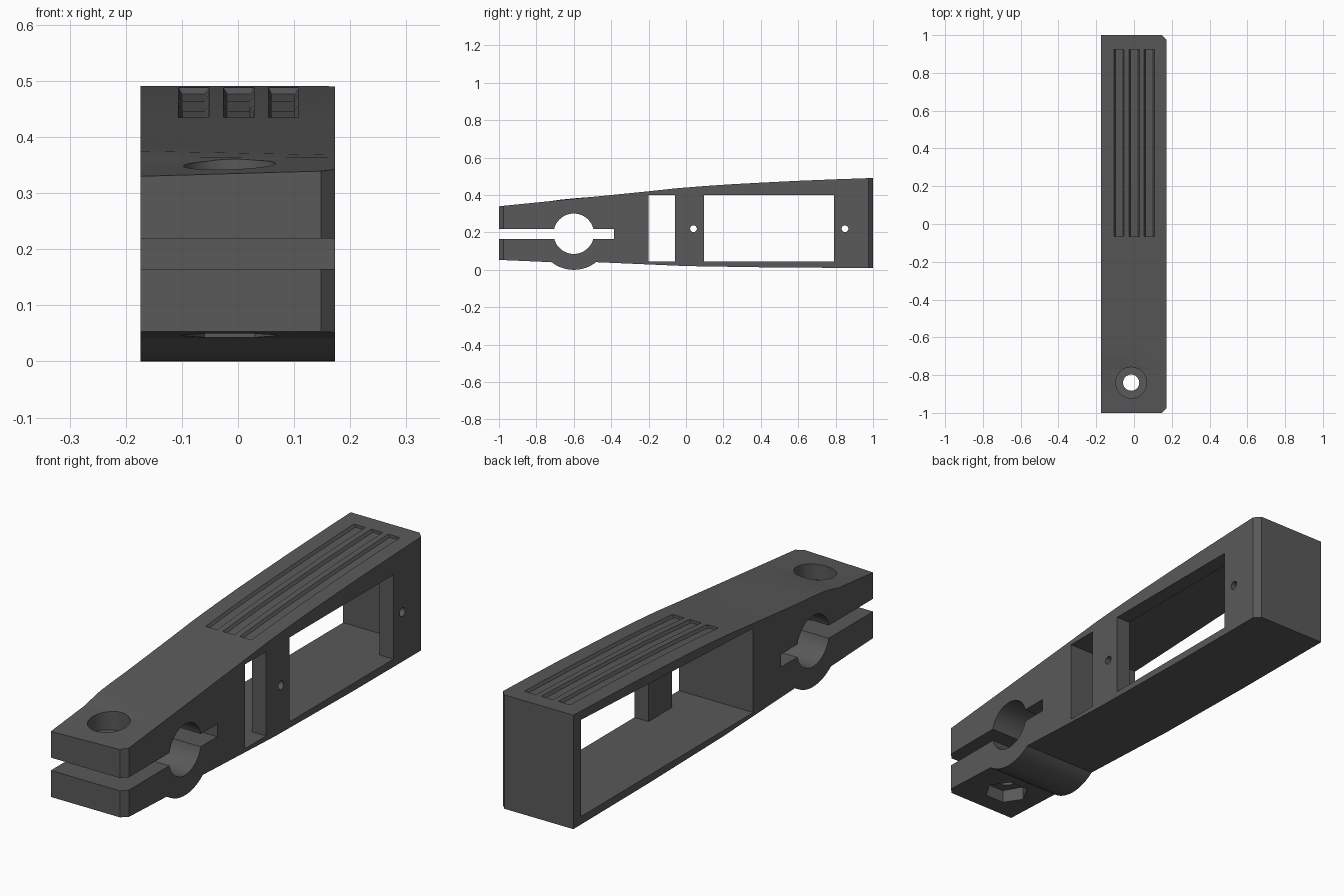
import bpy, bmesh, math

if "Cube" in bpy.data.objects:
    bpy.data.objects.remove(bpy.data.objects["Cube"])

XL, XR = -0.174, 0.173          # outer side planes
HY, HZ, HR = -0.6, 0.193, 0.108  # clamp bore centre and radius
BX, BY = -0.015, -0.84           # bolt centre

grey = bpy.data.materials.new("dark grey plastic")
grey.diffuse_color = (0.1, 0.1, 0.1, 1)
grey.use_nodes = True
grey.node_tree.nodes["Principled BSDF"].inputs["Base Color"].default_value = grey.diffuse_color


def loft(name, rings):
    """Closed solid through rings that share a point count."""
    bm = bmesh.new()
    vs = [[bm.verts.new(p) for p in r] for r in rings]
    n = len(rings[0])
    for a, b in zip(vs, vs[1:]):
        for i in range(n):
            j = (i + 1) % n
            bm.faces.new((a[i], a[j], b[j], b[i]))
    bm.faces.new(vs[0])
    bm.faces.new(vs[-1])
    bmesh.ops.triangulate(bm, faces=[f for f in bm.faces if len(f.verts) == 4])
    bmesh.ops.recalc_face_normals(bm, faces=bm.faces)
    me = bpy.data.meshes.new(name)
    bm.to_mesh(me)
    bm.free()
    ob = bpy.data.objects.new(name, me)
    bpy.context.collection.objects.link(ob)
    me.materials.append(grey)
    return ob


def prism_x(name, pts, x0, x1):
    return loft(name, [[(x, y, z) for y, z in pts] for x in (x0, x1)])


def prism_z(name, pts, z0, z1):
    return loft(name, [[(x, y, z) for x, y in pts] for z in (z0, z1)])


def rect(a0, a1, b0, b1):
    return [(a0, b0), (a1, b0), (a1, b1), (a0, b1)]


def circle(a, b, r, n):
    return [(a + r * math.cos(math.tau * i / n), b + r * math.sin(math.tau * i / n))
            for i in range(n)]


def interp(table, y):
    for (y0, z0), (y1, z1) in zip(table, table[1:]):
        if y <= y1:
            return z0 + (z1 - z0) * (y - y0) / (y1 - y0)
    return table[-1][1]


# Top edge heights on each side: the left side swells over the clamp bore
top_r = [(-1, .34), (-.2, .42), (-.05, .436), (.1, .448), (.25, .458),
         (.4, .466), (.6, .476), (.8, .484), (1, .491)]
top_l = [(-1, .33), (-.77, .353), (-.72, .365), (-.67, .375),
         (-.6, .382), (-.5, .39)] + top_r[1:]
top_ys = [y for y, z in top_l]

# Underside with the round clamp boss
bottom = [(-1, .053)]
for i in range(17):
    a = math.radians(-128 + 76 * i / 16)
    bottom.append((HY + HZ * math.cos(a), HZ + HZ * math.sin(a)))
bottom += [(0, .02), (.5, .012), (1, .01)]


def side(x, table):
    pts = bottom + [(y, interp(table, y)) for y in reversed(top_ys)]
    return [(x, y, z) for y, z in pts]


arm = loft("clamp_arm", [side(XL, top_l), side(XR, top_r)])

cutters = []
# Clamp bore and slit
cutters.append(prism_x("bore", circle(HY, HZ, HR, 48), -1, 1))
cutters.append(prism_x("slit", rect(-1.2, -.385, .165, .219), -1, 1))
# Large pocket open on the left, two windows through the right wall
cutters.append(prism_x("pocket", [(-.2, .044), (.95, .044), (.95, .452), (.1, .413), (-.2, .40)],
                       -1, .107))
cutters.append(prism_x("short_window", rect(-.2, -.06, .044, .40), 0, 1))
cutters.append(prism_x("long_window", rect(.097, .79, .044, .40), 0, 1))
# Screw holes in the right wall
for y in (.04, .85):
    cutters.append(prism_x("screw_hole", circle(y, .22, .018, 20), .05, 1))
# Bolt hole with counterbore above and hexagonal nut recess below
cutters.append(prism_z("bolt_hole", circle(BX, BY, .043, 32), -1, 1))
cutters.append(prism_z("counterbore", circle(BX, BY, .082, 40), .28, 1))
cutters.append(prism_z("nut_recess", circle(BX, BY, .09, 6), -1, .105))
# Bevelled right-hand end corners
for s in (-1, 1):
    cutters.append(prism_z("corner_cut", [(XR - .025, s), (XR - .025, s * 1.1),
                                          (XR + .1, s * 1.1), (XR + .1, s * .975),
                                          (XR, s * .975)], -1, 1))
# Grip grooves that follow the top
groove_ys = [-.065, -.05, .1, .25, .4, .6, .8, .925]
for cx in (-.079, .0015, .081):
    rings = []
    for y in groove_ys:
        z = interp(top_r, y)
        rings.append([(cx - .02, y, z - .012), (cx + .02, y, z - .012),
                      (cx + .027, y, z), (cx + .027, y, z + .05),
                      (cx - .027, y, z + .05), (cx - .027, y, z)])
    cutters.append(loft("groove", rings))

for c in cutters:
    m = arm.modifiers.new(c.name, 'BOOLEAN')
    m.operation, m.solver, m.object = 'DIFFERENCE', 'EXACT', c
    c.hide_render = True

# Bake the cuts and drop the cutters
dg = bpy.context.evaluated_depsgraph_get()
mesh = bpy.data.meshes.new_from_object(arm.evaluated_get(dg))
arm.modifiers.clear()
arm.data = mesh
for c in cutters:
    bpy.data.objects.remove(c)

bpy.ops.object.select_all(action='DESELECT')
arm.select_set(True)
bpy.context.view_layer.objects.active = arm
bpy.ops.object.shade_smooth_by_angle(angle=math.radians(25))
